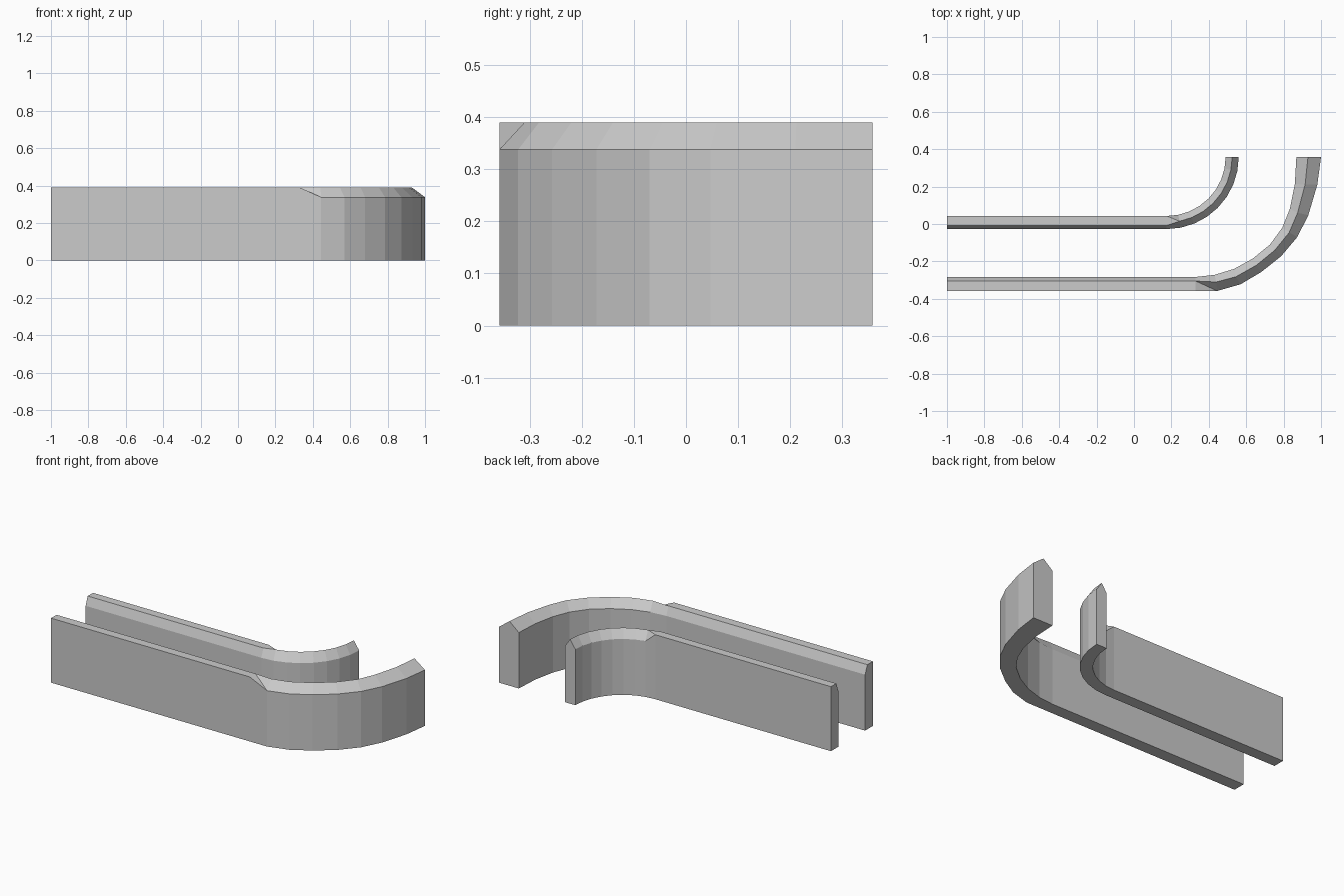
import bpy, bmesh, math

if "Cube" in bpy.data.objects:
    bpy.data.objects.remove(bpy.data.objects["Cube"])

TOP, SHOULDER = 0.39, 0.338
END_Y = 0.358


def rail(name, sections, split, diagonal):
    """Loft five-point sections: (outer xy, ridge xy, inner xy, outer z, inner z)."""
    bm = bmesh.new()
    rings = []
    for o, r, i, oz, iz in sections:
        pts = [(*o, 0), (*i, 0), (*i, iz), (*r, TOP), (*o, oz)]
        rings.append([bm.verts.new(p) for p in pts])
    for s, (a, b) in enumerate(zip(rings, rings[1:])):
        for k in range(5):
            n = (k + 1) % 5
            if s == 1 and k in split:
                # Creased triangles where the straight kerb turns into a ridge
                p, q = (a[k], b[n]) if diagonal else (a[n], b[k])
                for extra in ((a[k], b[n]) if not diagonal else (a[n], b[k])):
                    bm.faces.new((p, q, extra))
            else:
                bm.faces.new((a[k], a[n], b[n], b[k]))
    bm.faces.new(rings[0])
    bm.faces.new(rings[-1])
    bmesh.ops.recalc_face_normals(bm, faces=bm.faces)
    mesh = bpy.data.meshes.new(name)
    bm.to_mesh(mesh)
    bm.free()
    obj = bpy.data.objects.new(name, mesh)
    bpy.context.collection.objects.link(obj)
    return obj


# Wide rail: flush front on the straight, ridged and widening round the bend
wide = [((x, -0.358), (x, -0.305), (x, -0.283), TOP, SHOULDER) for x in (-1, 0.33)]
outer = [(.445, -.358), (.57, -.322), (.68, -.257), (.787, -.172),
         (.873, -.07), (.932, .047), (.98, .21), (1, END_Y)]
ridge = [(.44, -.31), (.545, -.282), (.655, -.22), (.753, -.14),
         (.83, -.045), (.875, .06), (.915, .212), (.93, END_Y)]
inner = [(.43, -.272), (.535, -.24), (.635, -.185), (.727, -.11),
         (.793, -.02), (.833, .08), (.86, .213), (.868, END_Y)]
wide += [(o, r, i, SHOULDER, SHOULDER) for o, r, i in zip(outer, ridge, inner)]
rail("wide_curved_rail", wide, (3,), True)

# Narrow rail: flush back on the straight, ridged quarter-circle bend
narrow = [((x, -0.027), (x, -0.008), (x, 0.043), SHOULDER, TOP) for x in (-1, 0.175)]
for step in range(1, 9):
    t = step * math.pi / 16
    o, r, i = [(0.175 + rad * math.sin(t), END_Y - rad * math.cos(t))
               for rad in (0.385, 0.35, 0.315)]
    narrow.append((o, r, i, SHOULDER, SHOULDER))
rail("narrow_curved_rail", narrow, (2,), True)
